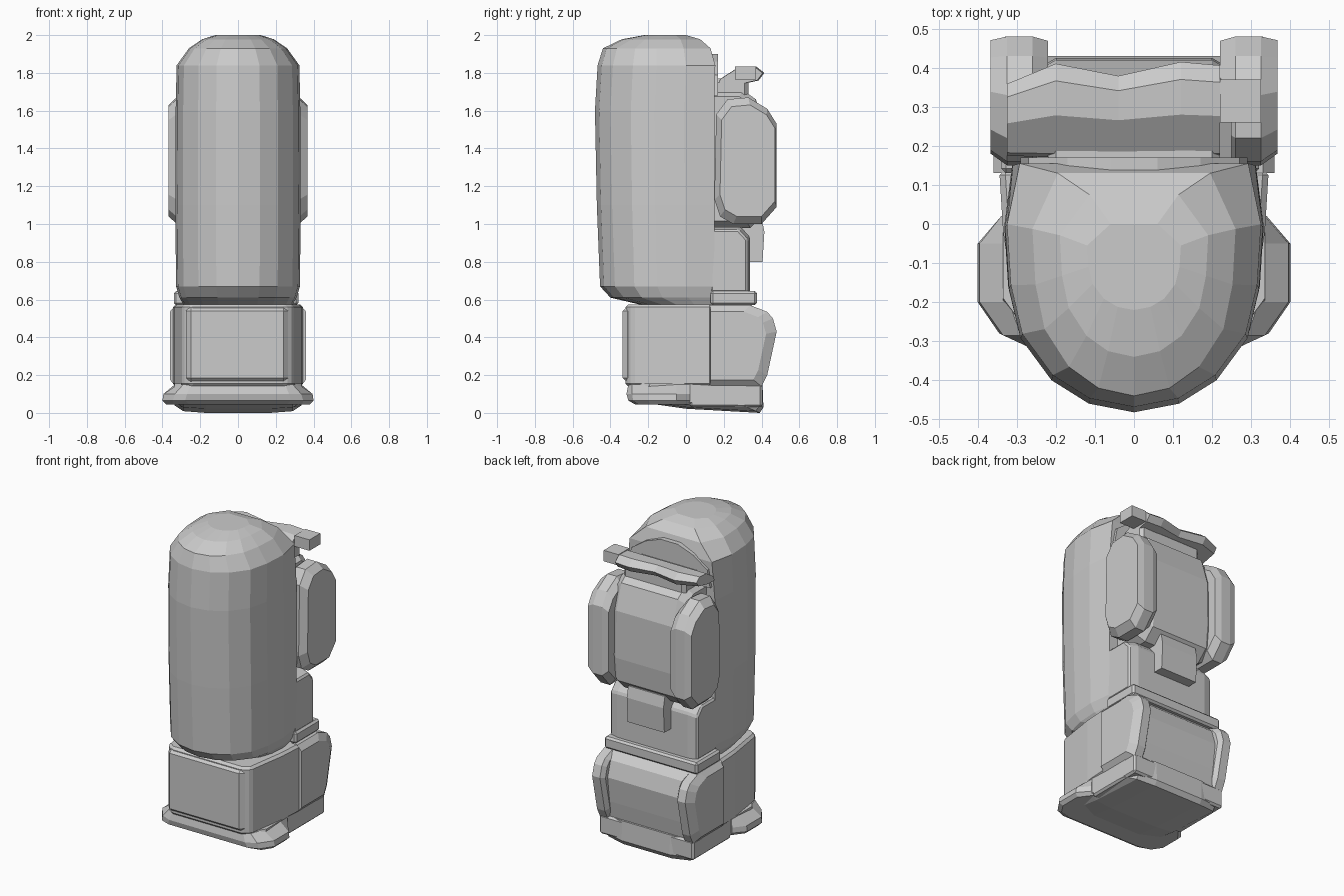
import bpy, bmesh


def loft(name, rings):
    """Skin a list of equal-length point rings and cap both ends."""
    bm = bmesh.new()
    vs = [[bm.verts.new(p) for p in r] for r in rings]
    n = len(vs[0])
    for a, b in zip(vs, vs[1:]):
        for i in range(n):
            j = (i + 1) % n
            bm.faces.new((a[i], a[j], b[j], b[i]))
    bm.faces.new(vs[0][::-1])
    bm.faces.new(vs[-1])
    bmesh.ops.recalc_face_normals(bm, faces=bm.faces)
    me = bpy.data.meshes.new(name)
    bm.to_mesh(me)
    bm.free()
    ob = bpy.data.objects.new(name, me)
    bpy.context.collection.objects.link(ob)
    return ob


def prism_x(name, prof, stations, pivot=None):
    """Loft a y-z profile along x; stations are (x, scale about pivot)."""
    if pivot is None:
        ys, zs = zip(*prof)
        pivot = ((min(ys) + max(ys)) / 2, (min(zs) + max(zs)) / 2)
    cy, cz = pivot
    return loft(name, [[(x, cy + (y - cy) * s, cz + (z - cz) * s) for y, z in prof]
                       for x, s in stations])


def chamfer(ob, width):
    m = ob.modifiers.new("chamfer", "BEVEL")
    m.width, m.segments = width, 1


def box(name, x, y, z, bevel=0.02):
    ob = loft(name, [[(x[0], y[0], h), (x[1], y[0], h), (x[1], y[1], h), (x[0], y[1], h)]
                     for h in z])
    if bevel:
        chamfer(ob, bevel)
    return ob


def mirrored(half):
    """Close a right-hand outline across x = 0."""
    return half + [(-x, y) for x, y in half[::-1] if x > 0]


# Tall rounded main pack: half-round front, flat back, domed top
levels = [(.575, .29, -.25, .14, .94), (.61, .31, -.40, .15, .94), (.67, .328, -.455, .15, .94),
          (1.1, .332, -.472, .15, .94), (1.6, .33, -.482, .15, .94),
          (1.84, .325, -.468, .155, .9), (1.93, .26, -.44, .13, .75),
          (1.978, .19, -.34, .075, .6), (2.0, .12, -.22, 0, .5)]
rings = []
for z, w, f, b, r in levels:
    section = mirrored([(0, 0), (.35, .035), (.64, .13), (.88, .30), (.97, .5),
                        (1, .75), (r, 1)])
    rings.append([(u * w, f + v * (b - f), z) for u, v in section])
loft("main_pack", rings)

# Lower compartment, narrowing to the front, with raised front pad
plan = mirrored([(.25, -.32), (.295, -.285), (.335, -.02), (.345, .14)])
chamfer(loft("lower_box", [[(x, y, z) for x, y in plan] for z in (.14, .575)]), .015)
box("lower_front_pad", (-.275, .265), (-.335, -.2), (.16, .565), .025)

# Rear of the lower compartment: recessed centre between two rounded cheeks
prism_x("lower_rear_panel", [(.12, .14), (.39, .14), (.41, .26), (.43, .42), (.40, .52),
                             (.34, .575), (.12, .575)], [(-.29, 1), (.29, 1)])
cheek = [(.13, .14), (.40, .14), (.43, .2), (.48, .43), (.46, .5), (.43, .535),
         (.34, .57), (.13, .57)]
for side, s in (("left", -1), ("right", 1)):
    prism_x(side + "_lower_cheek", cheek,
            [(s * .255, .92), (s * .275, 1), (s * .33, 1), (s * .36, .84)], (.13, .36))

# Base tray with sloped underside
base = [(-.28, .13), (-.27, .08), (-.23, .055), (0, .022), (.39, 0), (.41, .03), (.405, .155),
        (-.27, .155)]
prism_x("base_tray", base, [(-.335, .75), (-.29, .94), (-.17, 1), (.17, 1), (.29, .94),
                            (.335, .75)], (.05, .155))
box("base_rear_lip", (-.335, .335), (.02, .405), (.03, .155), .012)

# Flared front skirt that spreads into two side feet
skirt = [(.045, [(.26, -.27), (.34, -.25), (.38, -.19), (.38, -.06), (.32, .02)]),
         (.065, [(.28, -.305), (.345, -.28), (.40, -.20), (.40, -.05), (.34, .02)]),
         (.10, [(.27, -.315), (.335, -.285), (.395, -.20), (.395, -.05), (.34, .02)]),
         (.15, [(.25, -.305), (.29, -.285), (.32, -.20), (.335, -.05), (.335, .02)])]
loft("front_skirt", [[(x, y, z) for x, y in mirrored(h)] for z, h in skirt])

# Waist strip, lumbar block and hanging tab
box("waist_strip", (-.34, .32), (.13, .375), (.57, .645), .012)
chamfer(prism_x("lumbar_block", [(.13, .63), (.34, .63), (.34, .93), (.29, .985), (.13, .985)],
                [(-.31, .93), (-.25, 1), (.25, 1), (.31, .93)], (.13, .76)), .01)
prism_x("lumbar_tab", [(.3, .82), (.34, .80), (.405, .80), (.415, .96), (.40, 1.03), (.3, 1.03)],
        [(-.13, 1), (.13, 1)])

# Padded back panel
panel = [(.13, .98), (.34, .98), (.41, 1.05), (.425, 1.2), (.42, 1.5), (.37, 1.66),
         (.30, 1.71), (.13, 1.71)]
prism_x("back_panel", panel, [(-.25, .9), (-.20, 1), (.20, 1), (.25, .9)], (.13, 1.35))

# Octagonal side cushions
cushion = [(.15, 1.13), (.18, 1.04), (.25, 1.0), (.40, 1.0), (.48, 1.09), (.48, 1.53),
           (.43, 1.61), (.33, 1.67), (.22, 1.66), (.16, 1.58)]
for side, s in (("left", -1), ("right", 1)):
    prism_x(side + "_cushion", cushion,
            [(s * .22, .86), (s * .26, 1), (s * .325, 1), (s * .367, .88)], (.40, 1.34))

# Neck, arched collar, sloping flap and end block
box("neck", (-.22, .22), (.12, .33), (1.66, 1.77), .02)
arch = mirrored([(.29, 1.68), (.27, 1.79), (.17, 1.86), (.06, 1.9)])
loft("neck_arch", [[(x, y, z) for x, z in arch] for y in (.12, .17)])
flap = [(.17, 1.73), (.25, 1.73), (.385, 1.76), (.415, 1.80), (.37, 1.835), (.28, 1.83),
        (.18, 1.765)]
prism_x("collar_flap", flap,
        [(-.325, .75), (-.2, .98), (-.04, .84), (.12, 1), (.22, .96)], (.19, 1.78))
box("collar_end_block", (.22, .325), (.26, .37), (1.765, 1.835), 0)
